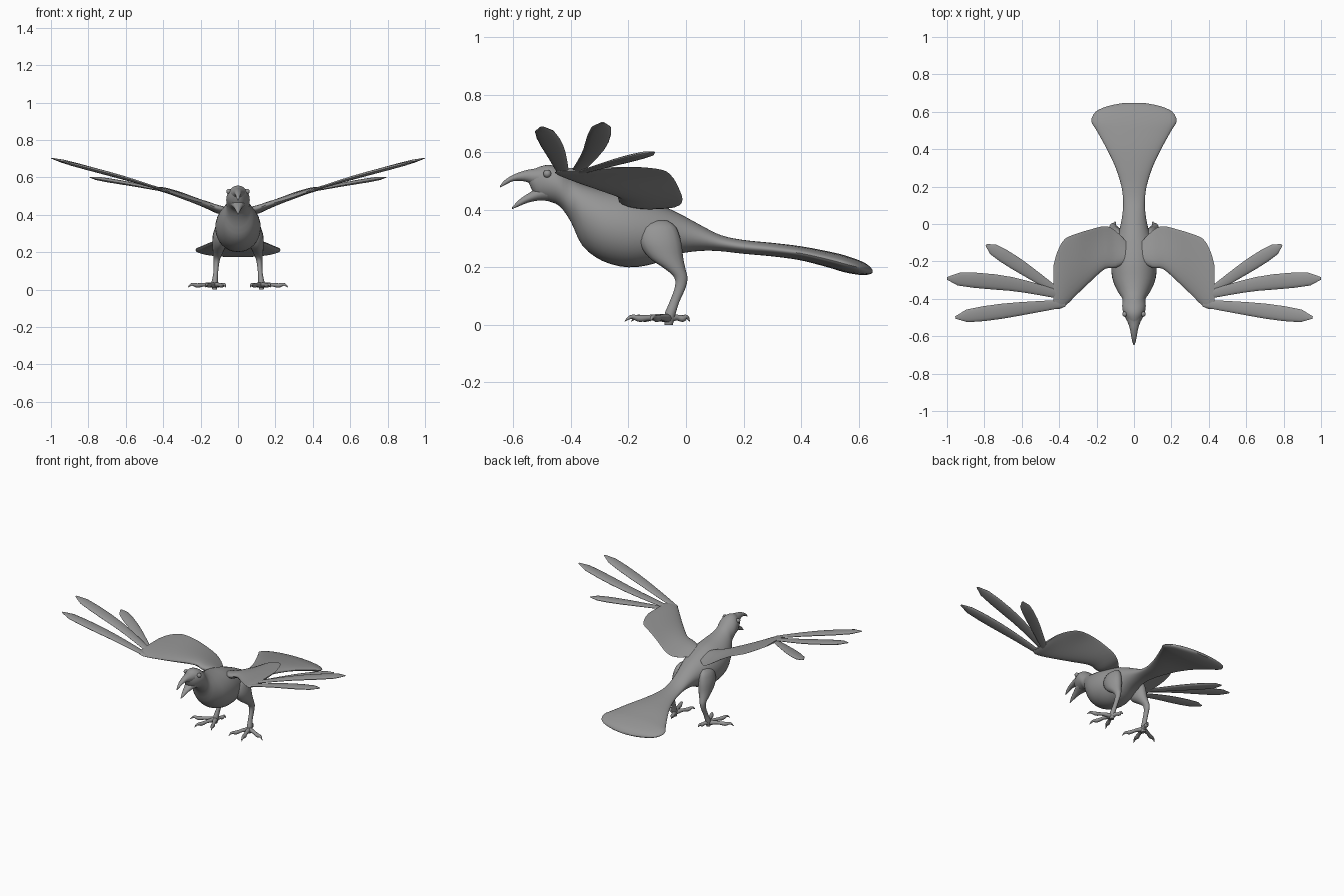
import bpy, bmesh
from math import sin, cos, pi
from mathutils import Vector

cube = bpy.data.objects.get("Cube")
if cube:
    bpy.data.objects.remove(cube, do_unlink=True)

grey = bpy.data.materials.new("plain_grey")
grey.use_nodes = True
grey.diffuse_color = (0.3, 0.3, 0.3, 1)
grey.node_tree.nodes["Principled BSDF"].inputs["Base Color"].default_value = (0.3, 0.3, 0.3, 1)


def resample(stations, steps):
    """Smooth Catmull-Rom curve through tuples of numbers."""
    pts = [Vector(s) for s in stations]
    pts = [pts[0]] + pts + [pts[-1]]
    out = []
    for a, b, c, d in zip(pts, pts[1:], pts[2:], pts[3:]):
        for i in range(steps):
            t = i / steps
            out.append(b + (c - a) * (t / 2)
                       + (a * 2 - b * 5 + c * 4 - d) * (t * t / 2)
                       + (b * 3 - a - c * 3 + d) * (t ** 3 / 2))
    return out + [pts[-1]]


def finish(name, bm, mirrored):
    bmesh.ops.recalc_face_normals(bm, faces=bm.faces[:])
    mesh = bpy.data.meshes.new(name)
    bm.to_mesh(mesh)
    bm.free()
    mesh.materials.append(grey)
    obj = bpy.data.objects.new(name, mesh)
    bpy.context.collection.objects.link(obj)
    bpy.ops.object.select_all(action='DESELECT')
    obj.select_set(True)
    bpy.context.view_layer.objects.active = obj
    bpy.ops.object.shade_smooth_by_angle(angle=0.9)
    if mirrored:
        mod = obj.modifiers.new("both_sides", 'MIRROR')
        mod.use_mirror_merge = False
    return obj


def loft(name, stations, ring, sides=20, steps=3, mirrored=False):
    """Skin a closed surface over rings made from each station."""
    bm = bmesh.new()
    rows = [[bm.verts.new(ring(s, 2 * pi * k / sides)) for k in range(sides)]
            for s in resample(stations, steps)]
    for r0, r1 in zip(rows, rows[1:]):
        for k in range(sides):
            j = (k + 1) % sides
            bm.faces.new((r0[k], r0[j], r1[j], r1[k]))
    bm.faces.new(rows[0])
    bm.faces.new(rows[-1])
    return finish(name, bm, mirrored)


def upright(s, a):
    # station: y, top, bottom, half width
    y, top, low, w = s
    return (w * cos(a), y, (top + low) / 2 + (top - low) / 2 * sin(a))


def level(s, a):
    # station: x, y, z, radius x, radius y
    x, y, z, rx, ry = s
    return (x + rx * cos(a), y + ry * sin(a), z)


def airfoil(s, a):
    # station: x, lead y, trail y, lead z, trail z, thickness
    x, y0, y1, z0, z1, t = s
    c = (1 - cos(a)) / 2
    return (x, y0 + (y1 - y0) * c, z0 + (z1 - z0) * c + t * sin(a) * (1 - 0.75 * c))


def rod(name, path, width, thick, profile, sides=10):
    """Flattened tube along a path; profile gives the relative size."""
    pts = resample(path, 4)
    n = len(pts) - 1
    side = (pts[-1] - pts[0]).cross(Vector((0, 0, 1))).normalized()
    bm = bmesh.new()
    rows = []
    for i, p in enumerate(pts):
        tangent = pts[min(i + 1, n)] - pts[max(i - 1, 0)]
        up = side.cross(tangent).normalized()
        f = profile(i / n)
        rows.append([bm.verts.new(p + side * (width * f * cos(2 * pi * k / sides))
                                  + up * (thick * f * sin(2 * pi * k / sides)))
                     for k in range(sides)])
    for r0, r1 in zip(rows, rows[1:]):
        for k in range(sides):
            j = (k + 1) % sides
            bm.faces.new((r0[k], r0[j], r1[j], r1[k]))
    bm.faces.new(rows[0])
    bm.faces.new(rows[-1])
    return finish(name, bm, True)


# Head, neck, breast and back, running into the fanned tail
loft("body_and_tail", [
    (-.545, .53, .49, .018), (-.52, .545, .445, .036), (-.48, .556, .43, .056),
    (-.44, .545, .413, .063), (-.4, .515, .358, .062), (-.36, .49, .275, .088),
    (-.29, .47, .222, .116), (-.2, .455, .2, .121), (-.11, .425, .213, .105),
    (-.03, .39, .245, .078), (.05, .347, .257, .062), (.12, .312, .256, .058),
    (.2, .295, .247, .067), (.3, .285, .238, .098), (.4, .273, .224, .145),
    (.5, .254, .198, .2), (.55, .242, .183, .228), (.6, .225, .174, .205),
    (.63, .21, .174, .14), (.648, .192, .18, .05)], upright, sides=32)

# Open beak
loft("upper_beak", [
    (-.5, .55, .475, .042), (-.53, .543, .485, .032), (-.56, .537, .498, .022),
    (-.6, .522, .499, .015), (-.63, .503, .485, .009), (-.647, .482, .477, .003)],
    upright, sides=14)
loft("lower_beak", [
    (-.48, .5, .43, .045), (-.515, .478, .431, .033), (-.55, .456, .424, .021),
    (-.58, .435, .412, .012), (-.605, .408, .402, .003)], upright, sides=14)

# Eyes
bm = bmesh.new()
bmesh.ops.create_uvsphere(bm, u_segments=14, v_segments=10, radius=.014)
bmesh.ops.translate(bm, verts=bm.verts[:], vec=(.049, -.482, .525))
finish("eye", bm, True)

# Inner wings with a thick leading arm
loft("inner_wing", [
    (.035, -.2, -.1, .425, .405, .02), (.1, -.235, -.035, .435, .41, .03),
    (.155, -.24, -.012, .453, .435, .028), (.235, -.31, -.03, .475, .485, .024),
    (.3, -.372, -.05, .495, .517, .021), (.37, -.44, -.08, .52, .538, .018),
    (.41, -.455, -.15, .53, .547, .015), (.43, -.44, -.22, .537, .547, .009)],
    airfoil, sides=24, mirrored=True)


# Spread flight feathers
def blade(t):
    grow = .45 + .55 * min(1, t / .6)
    return grow * max(.05, 1 - max(0, (t - .72) / .28) ** 2.4) ** .6


for label, path, width in [
        ("front", [(.37, -.425, .522), (.62, -.455, .6), (.955, -.5, .688)], .04),
        ("middle", [(.37, -.385, .525), (.66, -.32, .61), (1, -.29, .703)], .041),
        ("rear", [(.39, -.375, .527), (.58, -.245, .565), (.79, -.112, .6)], .036)]:
    rod(label + "_feather", path, width, .011, blade, sides=14)

# Thigh, shank and ankle
loft("leg", [
    (.08, -.095, .362, .012, .03), (.088, -.095, .34, .03, .06),
    (.095, -.09, .29, .04, .073), (.1, -.07, .235, .037, .06),
    (.108, -.038, .195, .026, .036), (.113, -.018, .165, .018, .023),
    (.116, -.02, .13, .014, .019), (.12, -.04, .08, .013, .017),
    (.125, -.056, .035, .017, .019), (.125, -.06, 0, .012, .014)],
    level, sides=16, mirrored=True)


# Toes with knuckles and curved claws
def toe(t):
    return (1 - .35 * t + .12 * sin(t * 5 * pi)) * (1 if t < .7 else max(.12, (1 - t) / .3))


for label, tip in [("outer", (.268, -.125)), ("middle", (.175, -.213)),
                   ("inner", (.065, -.19)), ("back", (.1, .013))]:
    base, end = Vector((.125, -.06)), Vector(tip)
    path = [(*base.lerp(end, f), z) for f, z in
            ((0, .022), (.35, .026), (.65, .022), (.85, .028), (1, .012))]
    rod(label + "_toe", path, .014, .013, toe)
